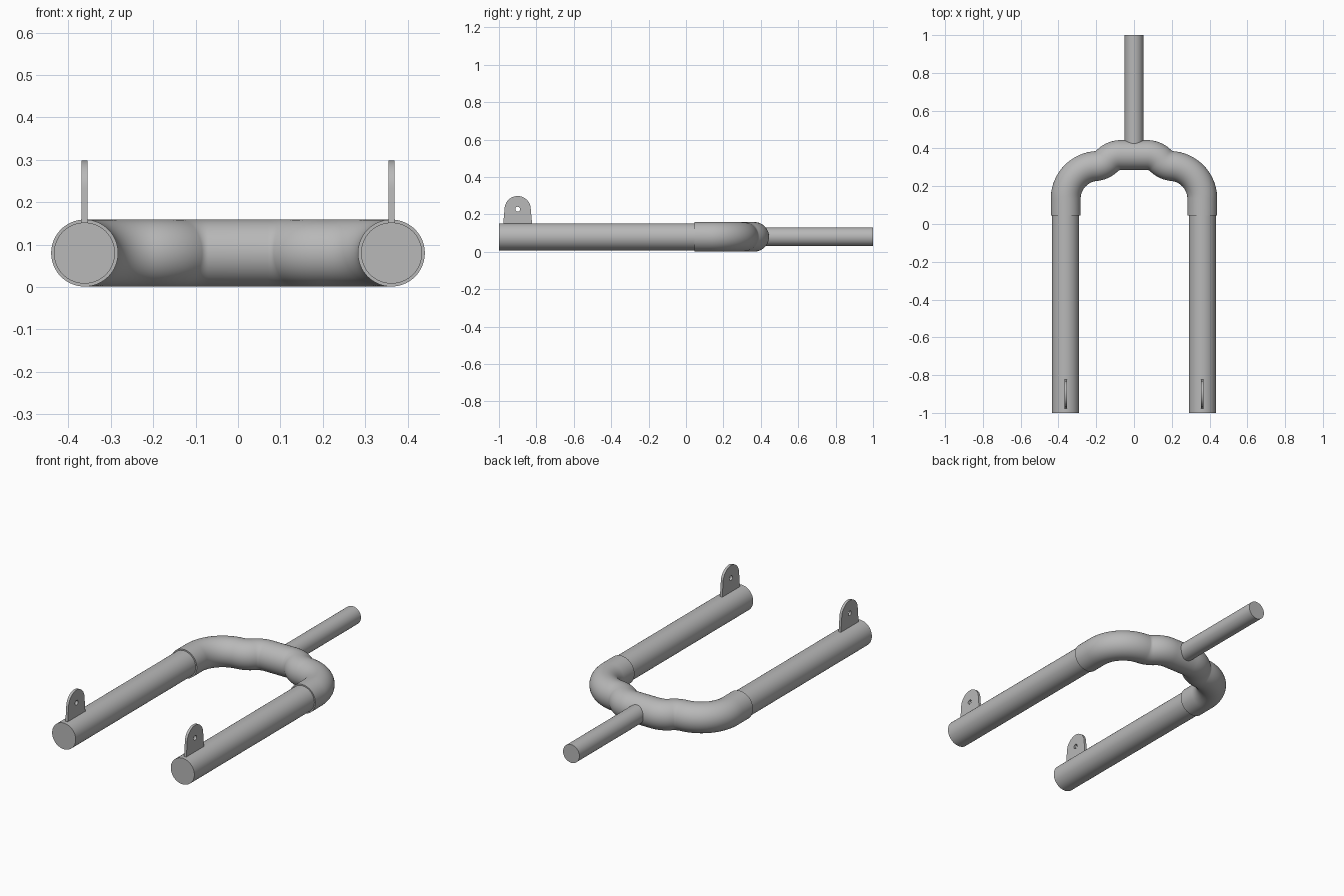
import bpy, bmesh, math
from mathutils import Matrix, Vector

cube = bpy.data.objects.get("Cube")
if cube:
    bpy.data.objects.remove(cube, do_unlink=True)

grey = bpy.data.materials.new("plain grey")
grey.use_nodes = True
colour = (0.48, 0.48, 0.48, 1)
grey.diffuse_color = colour
grey.node_tree.nodes["Principled BSDF"].inputs["Base Color"].default_value = colour

AXIS_Z = 0.08
LEG_X = 0.362
SIDES = 64


def add_object(name, mesh):
    obj = bpy.data.objects.new(name, mesh)
    bpy.context.collection.objects.link(obj)
    mesh.materials.clear()
    mesh.materials.append(grey)
    bpy.ops.object.select_all(action='DESELECT')
    obj.select_set(True)
    bpy.context.view_layer.objects.active = obj
    bpy.ops.object.shade_smooth_by_angle(angle=math.radians(35))
    return obj


def sweep(name, path, radius):
    """Closed round tube along a flat path of (x, y, heading) stations."""
    bm = bmesh.new()
    rings = []
    for x, y, heading in path:
        side = Vector((-math.sin(heading), math.cos(heading), 0))
        centre = Vector((x, y, AXIS_Z))
        ring = []
        for i in range(SIDES):
            a = math.tau * i / SIDES
            ring.append(bm.verts.new(centre + radius * (side * math.cos(a) + Vector((0, 0, math.sin(a))))))
        rings.append(ring)
    for r0, r1 in zip(rings, rings[1:]):
        for i in range(SIDES):
            j = (i + 1) % SIDES
            bm.faces.new((r0[i], r0[j], r1[j], r1[i]))
    bm.faces.new(rings[0])
    bm.faces.new(rings[-1])
    bmesh.ops.recalc_face_normals(bm, faces=bm.faces)
    mesh = bpy.data.meshes.new(name)
    bm.to_mesh(mesh)
    bm.free()
    return add_object(name, mesh)


def half_yoke():
    """Stations from the middle of the yoke out to the +x leg."""
    x, y, h = 0.0, 0.365, 0.0
    path = [(x, y, h)]
    x = 0.07
    path.append((x, y, h))
    # each bend: final heading in degrees, radius
    for end, r in ((-45, 0.1), (-5, 0.1), (-90, 0.174)):
        turn = math.radians(end) - h
        steps = max(8, int(abs(turn) / math.radians(4)))
        sign = math.copysign(1, turn)
        cx, cy, h0 = x - sign * r * math.sin(h), y + sign * r * math.cos(h), h
        for k in range(1, steps + 1):
            h = h0 + turn * k / steps
            x, y = cx + sign * r * math.sin(h), cy - sign * r * math.cos(h)
            path.append((x, y, h))
    path.append((x, 0.045, h))
    return path


# Bent yoke joining both legs
right_side = half_yoke()
left_side = [(-x, y, -h) for x, y, h in reversed(right_side[1:])]
sweep("yoke", left_side + right_side, 0.079)

# Rear bar, its front end buried in the yoke
sweep("rear_bar", [(0, 0.38, math.pi / 2), (0, 1, math.pi / 2)], 0.05)


def lug_mesh():
    """Tapered plate with a rounded top and a pin hole."""
    hole_z, top_r = 0.228, 0.07
    outline = [(0.078, 0.14)]
    outline += [(top_r * math.cos(math.pi * i / 24), hole_z + top_r * math.sin(math.pi * i / 24))
                for i in range(25)]
    outline.append((-0.078, 0.14))
    hole = [(0.013 * math.cos(math.tau * i / 24), hole_z + 0.013 * math.sin(math.tau * i / 24))
            for i in range(24)]
    curve = bpy.data.curves.new("lug_profile", 'CURVE')
    curve.dimensions = '2D'
    curve.fill_mode = 'BOTH'
    curve.extrude = 0.007
    for points in (outline, hole):
        spline = curve.splines.new('POLY')
        spline.points.add(len(points) - 1)
        for p, (u, v) in zip(spline.points, points):
            p.co = (u, v, 0, 1)
        spline.use_cyclic_u = True
    temp = bpy.data.objects.new("lug_profile", curve)
    mesh = bpy.data.meshes.new_from_object(temp)
    bpy.data.objects.remove(temp)
    bpy.data.curves.remove(curve)
    # stand the plate up in the y-z plane
    mesh.transform(Matrix.Rotation(math.pi / 2, 4, 'Z') @ Matrix.Rotation(math.pi / 2, 4, 'X'))
    return mesh


# Legs and their lugs
for name, s in (("left", 1), ("right", -1)):
    sweep(name + "_leg", [(s * LEG_X, -1, math.pi / 2), (s * LEG_X, 0.08, math.pi / 2)], 0.072)
    lug = add_object(name + "_lug", lug_mesh())
    lug.location = (s * LEG_X, -0.9, 0)
